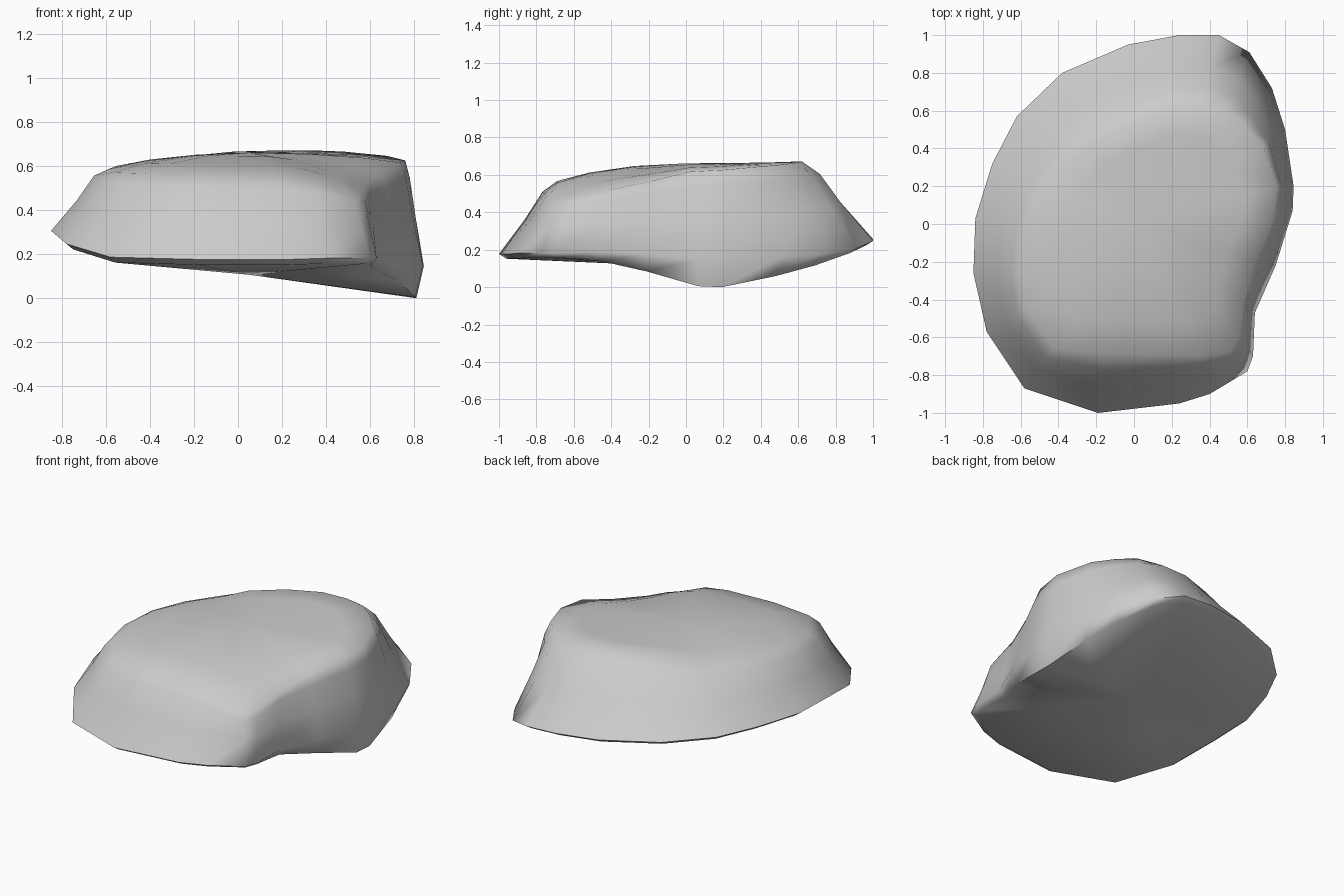
import bpy, bmesh, math
from mathutils import Vector

if "Cube" in bpy.data.objects:
    bpy.data.objects.remove(bpy.data.objects["Cube"])

# Widest outline of the boulder, counter-clockwise from the right side
rim = [Vector(p) for p in [
    (.845, .2, .14), (.80, .5, .15), (.73, .72, .17), (.61, .91, .20),
    (.45, 1, .24), (.24, 1, .25), (-.03, .95, .26), (-.38, .80, .28),
    (-.62, .57, .29), (-.75, .32, .30), (-.84, .03, .30), (-.85, -.26, .30),
    (-.78, -.57, .24), (-.58, -.87, .18), (-.19, -1, .17), (.24, -.95, .17),
    (.40, -.90, .175), (.60, -.78, .175), (.63, -.70, .175), (.64, -.47, .18),
    (.75, -.22, .17), (.84, .07, .14)]]

# Shoulder where the walls turn into the top; it dips at the front right corner
shoulder = [Vector(p) for p in [
    (.76, .2, .62), (.68, .42, .64), (.58, .53, .65), (.48, .60, .66),
    (.35, .62, .665), (.18, .61, .665), (-.02, .53, .66), (-.22, .42, .64),
    (-.34, .31, .61), (-.46, .18, .60), (-.55, 0, .595), (-.59, -.22, .58),
    (-.57, -.45, .565), (-.42, -.66, .56), (-.15, -.69, .56), (.18, -.69, .55),
    (.35, -.70, .52), (.51, -.68, .46), (.56, -.60, .47), (.58, -.42, .51),
    (.65, -.19, .56), (.74, .02, .61)]]

top_centre = Vector((.05, 0, .655))
low_centre = Vector((.05, .05, .10))
lowest_spot = Vector((.85, .15))


def blend(a, b, t, lift=0):
    return [p.lerp(q, t) + Vector((0, 0, lift)) for p, q in zip(a, b)]


def dome(t, tz):
    """Ring on the top: t moves it inwards, tz raises it to the centre height."""
    return [Vector((*p.xy.lerp(top_centre.xy, t), p.z + (top_centre.z - p.z) * tz))
            for p in shoulder]


def tuck(p):
    """Underside edge: pulled in, and dropped most near the lowest spot."""
    near = max(0, 1 - (p.xy - lowest_spot).length / .8)
    return Vector((p.x * .96, p.y * .96, p.z - .025 - .13 * near))


n = len(rim)
under = [tuck(p) for p in rim]
rings = [
    blend(under, [low_centre] * n, .5),
    under,
    rim,
    blend(rim, shoulder, .45, .012),
    blend(rim, shoulder, .75, .04),
    shoulder,
    dome(.25, .48),
    dome(.6, .85),
]

# Skin the rings and close both ends
bm = bmesh.new()
loops = [[bm.verts.new(p) for p in ring] for ring in rings]
for a, b in zip(loops, loops[1:]):
    for i in range(n):
        j = (i + 1) % n
        bm.faces.new((a[i], a[j], b[j], b[i]))
for loop, centre in ((loops[0], low_centre), (loops[-1], top_centre)):
    c = bm.verts.new(centre)
    for i in range(n):
        bm.faces.new((loop[i], loop[(i + 1) % n], c))
bmesh.ops.recalc_face_normals(bm, faces=bm.faces)

# Stand it on the ground
low = min(v.co.z for v in bm.verts)
bmesh.ops.translate(bm, verts=bm.verts, vec=(0, 0, -low))

mesh = bpy.data.meshes.new("boulder")
bm.to_mesh(mesh)
bm.free()
mesh.shade_smooth()
mesh.set_sharp_from_angle(angle=math.radians(75))
boulder = bpy.data.objects.new("boulder", mesh)
bpy.context.collection.objects.link(boulder)
